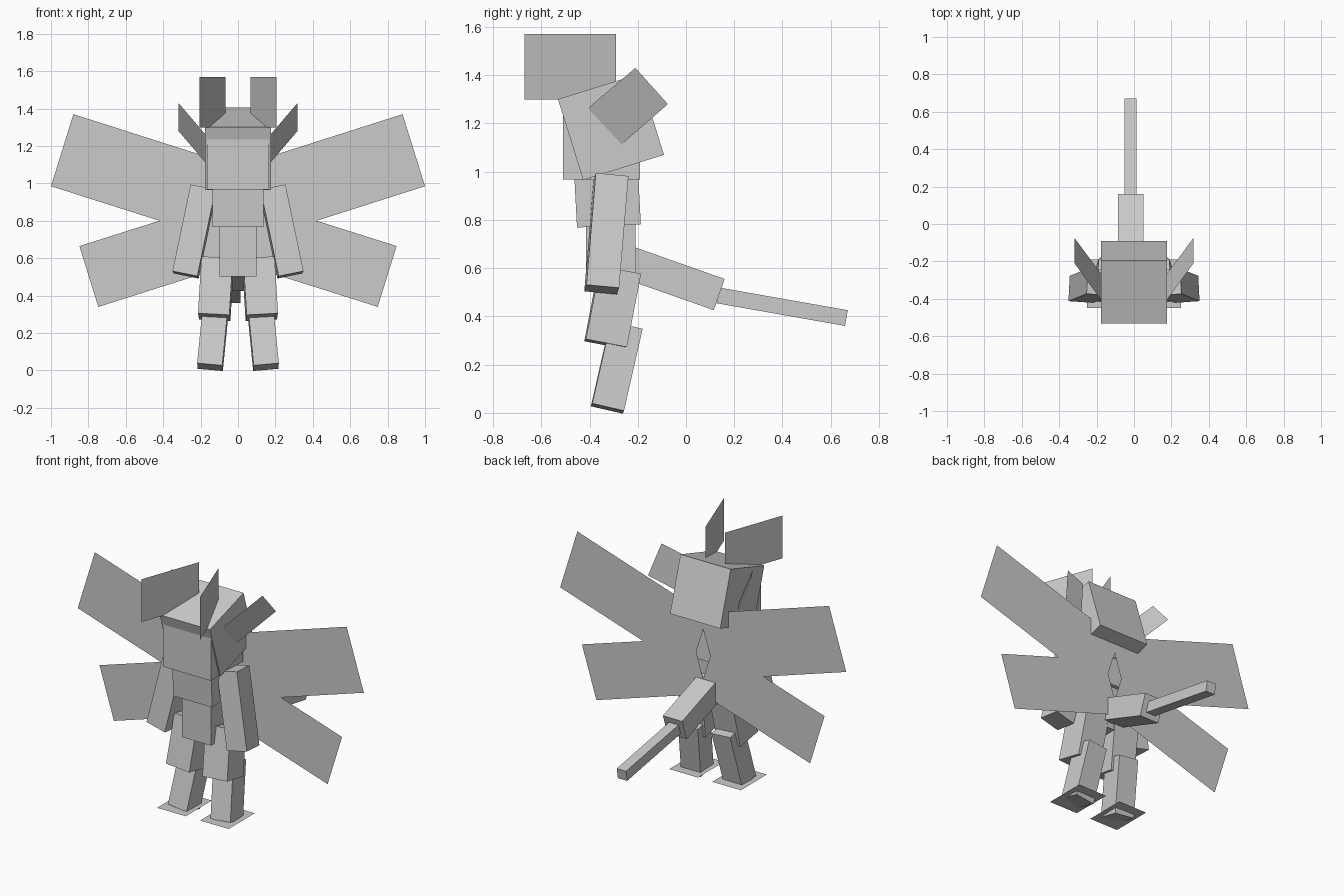
import bpy
import bmesh
from math import radians
from mathutils import Euler, Matrix, Vector

cube = bpy.data.objects.get("Cube")
if cube:
    bpy.data.objects.remove(cube, do_unlink=True)

grey = bpy.data.materials.new("light_grey")
grey.use_nodes = True
COLOUR = (0.6, 0.6, 0.6, 1)
grey.diffuse_color = COLOUR
grey.node_tree.nodes["Principled BSDF"].inputs["Base Color"].default_value = COLOUR


def finish(name, bm):
    mesh = bpy.data.meshes.new(name)
    bm.to_mesh(mesh)
    bm.free()
    mesh.materials.append(grey)
    obj = bpy.data.objects.new(name, mesh)
    bpy.context.collection.objects.link(obj)
    return obj


def box(name, centre, size, tilt=0, lean=0, yaw=0):
    """Box tilted about x, leaning about y and turned about z, in degrees."""
    bm = bmesh.new()
    turn = Euler((radians(tilt), radians(lean), radians(yaw))).to_matrix().to_4x4()
    bmesh.ops.create_cube(bm, size=1, matrix=Matrix.Translation(centre) @ turn
                          @ Matrix.Diagonal((*size, 1)))
    return finish(name, bm)


def plate(name, corners):
    """Flat four-cornered sheet."""
    bm = bmesh.new()
    bm.faces.new([bm.verts.new(Vector(c)) for c in corners])
    return finish(name, bm)


# Head and torso
box("head", (0, -0.311, 1.185), (0.351, 0.351, 0.351), 17.3)
box("face", (0, -0.35, 1.127), (0.334, 0.32, 0.32))
box("chest", (0, -0.325, 0.88), (0.272, 0.265, 0.21), 3)
box("waist", (0, -0.312, 0.643), (0.2, 0.205, 0.28))

# Tail
box("tail_base", (-0.018, -0.051, 0.557), (0.135, 0.4, 0.137), -19.4)
box("tail_tip", (-0.018, 0.399, 0.44), (0.065, 0.54, 0.066), -10)

# Paired limbs, ears, wings and feet
WING_Y = -0.172
for side, s in (("left", 1), ("right", -1)):
    box(side + "_arm", (s * 0.232, -0.33, 0.743), (0.136, 0.136, 0.475), -5.5, -11.5 * s, 4 * s)
    box(side + "_thigh", (s * 0.118, -0.304, 0.437), (0.168, 0.173, 0.31), -11, -3 * s, 2.5 * s)
    box(side + "_shin", (s * 0.133, -0.287, 0.188), (0.135, 0.135, 0.35), -13, -5 * s, 2.5 * s)

    plate(side + "_foot", [(s * x, y, 0.03) for x, y in
                           ((0.05, -0.45), (0.25, -0.45), (0.25, -0.19), (0.05, -0.19))])

    plate(side + "_crest", [(s * x, y, z) for x, y, z in
                            ((0.205, -0.67, 1.3), (0.068, -0.29, 1.3),
                             (0.068, -0.29, 1.57), (0.205, -0.67, 1.57))])

    plate(side + "_ear", [(s * x, y, z) for x, y, z in
                          ((0.318, -0.21, 1.43), (0.318, -0.075, 1.28),
                           (0.173, -0.27, 1.11), (0.173, -0.41, 1.26))])

    plate(side + "_upper_wing", [(s * x, WING_Y, z) for x, z in
                                 ((0.092, 0.696), (1, 0.985), (0.88, 1.37), (-0.03, 1.08))])
    plate(side + "_lower_wing", [(s * x, WING_Y, z) for x, z in
                                 ((0.073, 0.91), (0.848, 0.665), (0.747, 0.34), (-0.027, 0.585))])
